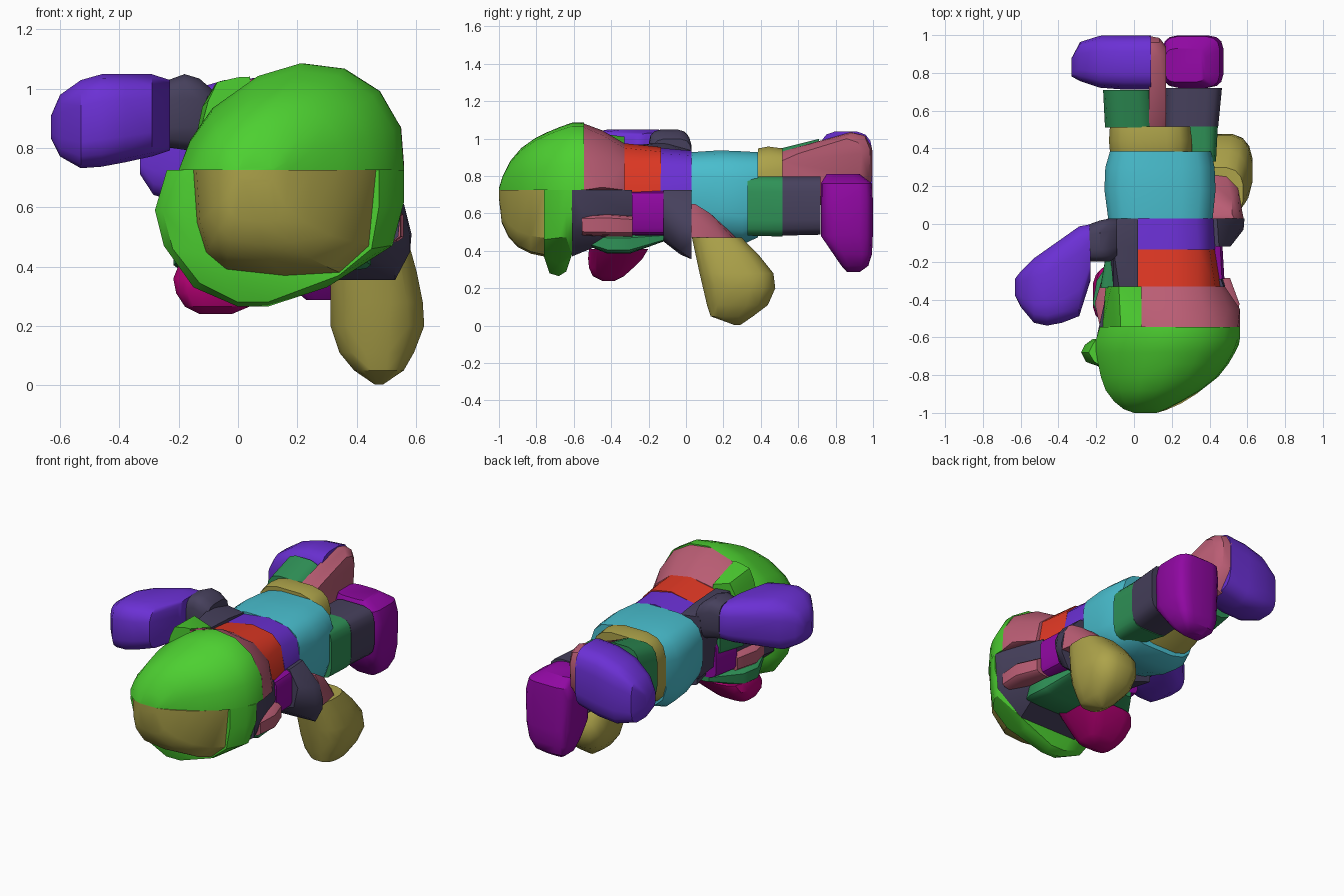
import bpy, bmesh, math
from mathutils import Vector

if "Cube" in bpy.data.objects:
    bpy.data.objects.remove(bpy.data.objects["Cube"], do_unlink=True)


def linear(c):
    c /= 255
    return c / 12.92 if c <= 0.04045 else ((c + 0.055) / 1.055) ** 2.4


COLOURS = {
    "green": (77, 208, 49), "olive": (173, 163, 74), "rose": (186, 93, 116),
    "dark_green": (47, 146, 87), "slate": (70, 64, 92), "violet": (107, 48, 212),
    "purple": (144, 8, 162), "red": (224, 56, 36), "cyan": (73, 190, 206),
    "hot_pink": (184, 0, 118),
}
MATS = {}
for cname, rgb in COLOURS.items():
    m = bpy.data.materials.new(cname)
    m.use_nodes = True
    col = (*[linear(c) for c in rgb], 1)
    m.diffuse_color = col
    bsdf = m.node_tree.nodes["Principled BSDF"]
    bsdf.inputs["Base Color"].default_value = col
    bsdf.inputs["Roughness"].default_value = 0.7
    MATS[cname] = m


def outline(axis, pos, uv):
    """Place 2D points on a plane across an axis (0 = x, 1 = y, 2 = z)."""
    pts = []
    for u, v in uv:
        p = [u, v]
        p.insert(axis, pos)
        pts.append(Vector(p))
    return pts


def ring(axis, pos, u0, u1, v0, v1, k=0.55, n=16):
    """Rounded-rectangle section; smaller k gives squarer corners."""
    uv = []
    for i in range(n):
        a = 2 * math.pi * (i + 0.5) / n
        c, s = math.cos(a), math.sin(a)
        uv.append(((u0 + u1) / 2 + (u1 - u0) / 2 * math.copysign(abs(c) ** k, c),
                   (v0 + v1) / 2 + (v1 - v0) / 2 * math.copysign(abs(s) ** k, s)))
    return outline(axis, pos, uv)


def part(name, colour, pts):
    """Convex solid around a set of points."""
    bm = bmesh.new()
    for p in pts:
        bm.verts.new(p)
    bmesh.ops.remove_doubles(bm, verts=bm.verts[:], dist=0.002)
    bmesh.ops.convex_hull(bm, input=bm.verts[:])
    loose = [v for v in bm.verts if not v.link_faces]
    bmesh.ops.delete(bm, geom=loose, context='VERTS')
    bmesh.ops.recalc_face_normals(bm, faces=bm.faces[:])
    me = bpy.data.meshes.new(name)
    bm.to_mesh(me)
    bm.free()
    ob = bpy.data.objects.new(name, me)
    me.materials.append(MATS[colour])
    bpy.context.collection.objects.link(ob)
    bpy.ops.object.select_all(action='DESELECT')
    ob.select_set(True)
    bpy.context.view_layer.objects.active = ob
    bpy.ops.object.shade_smooth_by_angle(angle=math.radians(35))


def loft(name, colour, axis, rings, k=0.55):
    part(name, colour, [p for r in rings for p in ring(axis, *r, k=k)])


def half_dome(name, colour, profile, slices, base=0.725):
    """Half-round solid: a profile fitted to (y, x0, x1, z end) slices."""
    pts = []
    for y, x0, x1, z in slices:
        pts += outline(1, y, [(x0 + u * (x1 - x0), base + v * (z - base)) for u, v in profile])
    part(name, colour, pts)


# Head: crown, face and chin
CROWN = [(0, 0), (.05, .28), (.15, .58), (.35, .88), (.54, 1), (.73, .95), (.89, .74),
         (.985, .4), (1, 0)]
FACE = [(0, 0), (.02, .5), (.07, .78), (.18, .94), (.5, 1), (.8, .97), (.96, .72), (1, 0)]
half_dome("head_crown", "green", CROWN, [
    (-.545, -.18, .56, 1.085), (-.61, -.2, .56, 1.085), (-.68, -.2, .535, 1.06),
    (-.74, -.19, .5, 1.035), (-.81, -.175, .445, 1.0), (-.88, -.15, .355, .95),
    (-.94, -.105, .25, .88), (-.98, -.055, .17, .8), (-1, 0, .12, .735)])
half_dome("face", "olive", FACE, [
    (-.76, -.15, .465, .37), (-.83, -.14, .42, .385), (-.9, -.115, .33, .42),
    (-.95, -.085, .25, .475), (-.985, -.04, .17, .55), (-1, 0, .12, .68)])
part("chin", "green",
     outline(1, -.76, [(-.16, .725), (-.17, .6), (-.13, .44), (-.05, .37), (.34, .37),
                       (.45, .46), (.475, .6), (.475, .725)])
     + outline(1, -.73, [(-.21, .725), (-.255, .59), (-.22, .46), (-.13, .345), (0, .28),
                         (.1, .28), (.29, .345), (.47, .47), (.5, .6), (.5, .725)])
     + outline(1, -.68, [(-.24, .725), (-.28, .59), (-.25, .47), (-.15, .33), (0, .265),
                         (.1, .265), (.3, .33), (.51, .47), (.535, .6), (.535, .725)])
     + outline(1, -.64, [(-.22, .725), (-.26, .59), (-.22, .45), (-.13, .34), (0, .29),
                         (.1, .29), (.3, .34), (.52, .47), (.555, .6), (.555, .725)])
     + outline(1, -.61, [(-.2, .725), (-.22, .6), (-.15, .45), (-.03, .38), (.38, .38),
                         (.52, .5), (.56, .62), (.56, .725)]))

# Back of the head, upper
part("head_back_left", "rose",
     outline(1, -.545, [(.04, .725), (.04, 1.03), (.2, 1.08), (.35, 1.06), (.47, .99),
                        (.55, .87), (.56, .725)])
     + outline(1, -.45, [(.04, 1.01), (.2, 1.045), (.37, 1.02), (.5, .9), (.56, .74)])
     + outline(1, -.33, [(.04, .725), (.04, .95), (.2, .975), (.34, .95), (.45, .86), (.48, .725)]))
part("head_back_right", "green",
     outline(1, -.545, [(.04, .7), (.04, 1.04), (0, 1.038), (-.07, 1.022), (-.1, .96), (-.17, .7)])
     + outline(1, -.33, [(.04, .7), (.04, .97), (-.08, 1.01), (-.12, .94), (-.15, .7)]))

# Back of the head, lower
part("jaw_back", "slate",
     outline(1, -.61, [(-.2, .725), (-.2, .5), (-.05, .37), (.36, .37), (.54, .5), (.56, .725)])
     + outline(1, -.55, [(-.18, .725), (-.16, .48), (.46, .48), (.55, .6), (.55, .725)])
     + outline(1, -.29, [(-.13, .725), (-.13, .5), (.42, .5), (.47, .6), (.46, .725)]))
loft("cheek_band", "rose", 1, [(-.555, -.18, .55, .48, .595), (-.42, -.21, .56, .475, .6),
                               (-.285, -.17, .51, .475, .59)], .3)
loft("neck_under", "dark_green", 1, [(-.56, -.16, .38, .44, .49), (-.42, -.22, .45, .385, .49),
                                     (-.3, -.2, .44, .385, .49), (-.12, -.08, .38, .45, .49)], .3)
loft("beard_tuft", "hot_pink", 2, [
    (.24, -.13, -.02, -.45, -.38), (.265, -.18, .04, -.5, -.33), (.31, -.21, .08, -.52, -.28),
    (.36, -.22, .13, -.525, -.23), (.41, -.2, .2, -.52, -.2)])

# Neck and shoulders
loft("neck_lower", "purple", 1, [(-.29, -.16, .48, .48, .725), (-.12, -.13, .47, .48, .725)], .25)
part("neck_upper", "red",
     outline(1, -.33, [(.02, .7), (.02, .94), (.2, .975), (.34, .95), (.43, .87), (.46, .7)])
     + outline(1, -.135, [(.02, .7), (.02, .92), (.2, .955), (.34, .93), (.4, .87), (.43, .7)]))
part("shoulder_upper", "violet",
     outline(1, -.135, [(.01, .72), (.01, .92), (.2, .95), (.34, .92), (.4, .86), (.43, .72)])
     + outline(1, .03, [(.01, .72), (.01, .91), (.2, .935), (.33, .91), (.4, .85), (.42, .72)]))
part("shoulder_left", "slate",
     outline(1, -.12, [(-.06, .725), (-.06, .5), (.36, .45), (.48, .49), (.51, .62), (.45, .725)])
     + outline(1, -.03, [(.32, .38), (.53, .4), (.58, .5), (.56, .61)])
     + outline(1, .03, [(-.1, .725), (-.1, .5), (.32, .355), (.53, .355), (.58, .45),
                        (.585, .51), (.56, .6), (.44, .725)]))
part("shoulder_right", "slate",
     outline(1, -.33, [(-.09, .72), (-.11, .9), (-.08, .96), (.02, .95), (.02, .72)])
     + outline(1, -.12, [(-.11, .56), (-.13, .75), (-.11, .98), (.02, .94), (.02, .56)])
     + outline(1, .03, [(-.11, .54), (-.14, .7), (-.12, .94), (.02, .92), (.02, .54)]))
loft("armpit_right", "dark_green", 1, [(-.34, -.18, -.06, .62, .8), (-.14, -.145, -.06, .64, .82)],
     .4)

# Right arm and hand
loft("upper_arm_right", "slate", 0, [
    (-.235, -.2, .0, .8, 1.03), (-.18, -.2, .02, .82, 1.05), (-.13, -.2, .03, .8, 1.035),
    (-.09, -.18, .03, .78, 1.0)])
loft("hand_right", "violet", 0, [
    (-.63, -.38, -.29, .83, .91), (-.6, -.44, -.25, .77, .98), (-.53, -.525, -.18, .73, 1.03),
    (-.46, -.54, -.14, .735, 1.05), (-.38, -.525, -.08, .75, 1.05), (-.29, -.49, -.01, .77, 1.05),
    (-.23, -.3, .0, .79, 1.03)])

# Left arm and hand
part("upper_arm_left", "rose",
     outline(2, .47, [(.34, .03), (.34, .27), (.49, .25), (.55, .19), (.58, .03)])
     + outline(2, .6, [(.38, .03), (.42, .13), (.52, .13), (.56, .03)])
     + outline(2, .65, [(.4, .03), (.4, .05), (.52, .05), (.53, .03)]))
loft("hand_left", "olive", 2, [
    (.003, .46, .49, .26, .29), (.05, .39, .56, .13, .36), (.11, .34, .595, .11, .44),
    (.2, .31, .63, .09, .48), (.28, .31, .625, .07, .47), (.38, .31, .605, .05, .39),
    (.47, .32, .58, .03, .3)], .72)

# Torso and hips
loft("torso", "cyan", 1, [(.03, -.14, .42, .5, .93), (.18, -.16, .435, .45, .94),
                          (.3, -.155, .43, .43, .935), (.385, -.13, .41, .47, .93)], .58)
loft("hip_right", "olive", 1, [(.385, -.13, .31, .5, .95), (.44, -.135, .31, .53, .96),
                               (.515, -.13, .3, .58, .95)], .58)
loft("hip_left", "dark_green", 1, [(.33, .22, .435, .48, .8), (.515, .165, .445, .475, .8)], .45)

# Legs and feet
loft("leg_right", "dark_green", 1, [(.51, -.155, .12, .58, .95), (.71, -.165, .1, .63, 1.0)])
part("inner_leg_right", "rose",
     outline(0, .08, [(.51, .64), (.51, .93), (.88, 1.035), (.96, 1.015), (.995, .95),
                      (.995, .77), (.9, .65)])
     + outline(0, .135, [(.51, .66), (.51, .91), (.89, 1.03), (.96, 1.0), (.985, .94),
                         (.98, .79), (.9, .68)])
     + outline(0, .17, [(.51, .68), (.51, .88), (.6, .92), (.86, 1.0), (.92, .98),
                        (.94, .92), (.93, .8), (.87, .7)]))
loft("foot_right", "violet", 0, [
    (-.33, .78, .88, .71, .83), (-.285, .755, .965, .64, .92), (-.18, .72, .998, .61, .99),
    (-.05, .71, 1, .62, 1.03), (.09, .71, 1, .66, 1.04)])
loft("leg_left", "slate", 1, [(.515, .16, .447, .48, .8), (.72, .165, .467, .485, .8)], .45)
loft("foot_left", "purple", 2, [
    (.287, .23, .36, .86, .93), (.32, .19, .41, .83, .975), (.38, .17, .445, .79, .995),
    (.48, .16, .47, .72, 1), (.68, .15, .475, .72, 1), (.76, .155, .455, .72, .995),
    (.81, .165, .38, .75, .93)], .45)
